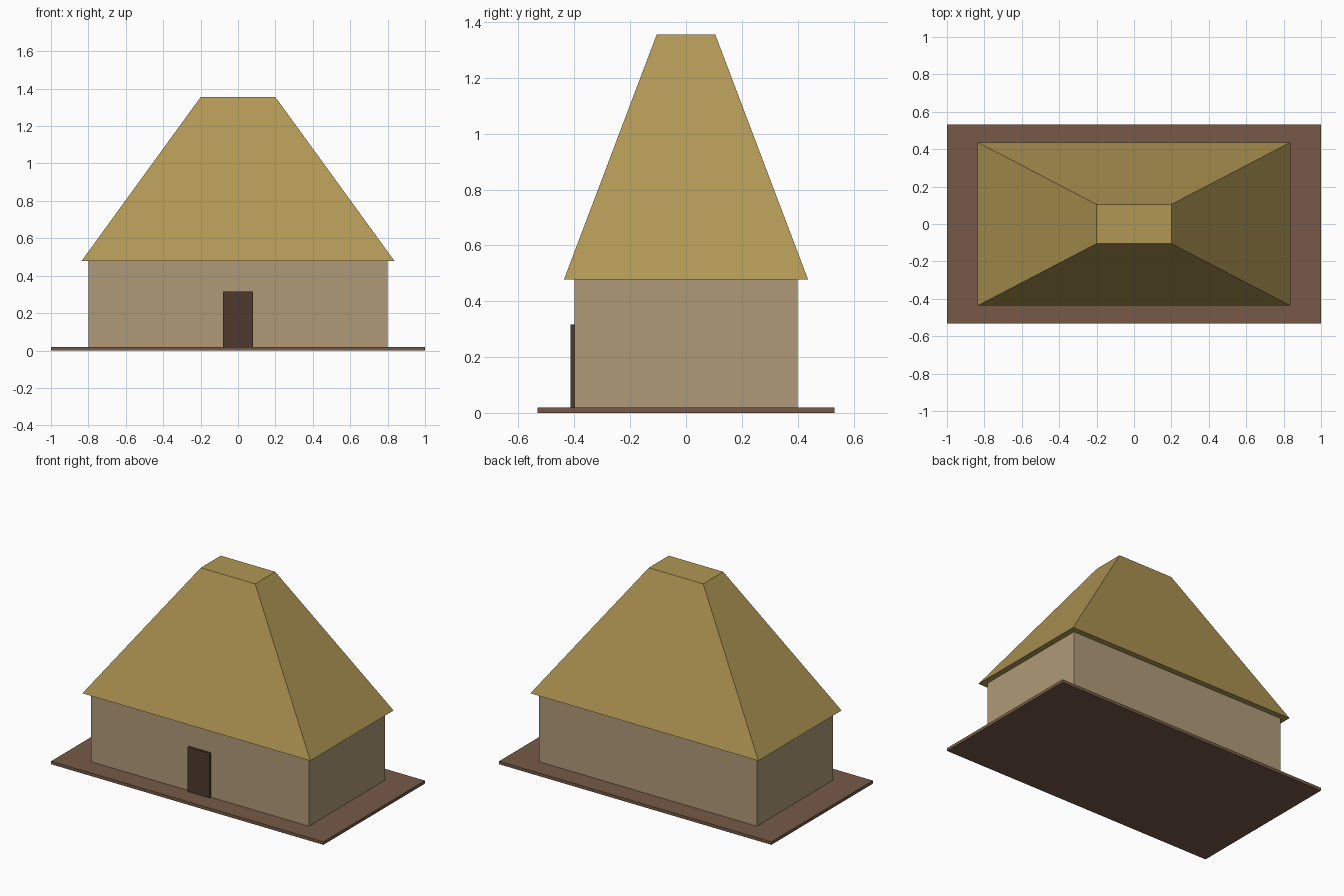
import bpy
import bmesh

default_cube = bpy.data.objects.get("Cube")
if default_cube:
    bpy.data.objects.remove(default_cube, do_unlink=True)


def make_material(name, rgb):
    mat = bpy.data.materials.new(name)
    mat.use_nodes = True
    color = (*rgb, 1.0)
    mat.diffuse_color = color
    mat.node_tree.nodes["Principled BSDF"].inputs["Base Color"].default_value = color
    return mat


def make_block(name, mat, base, z_range, top=None, y=0.0):
    """Flat-sided block from half sizes; a smaller top tapers it."""
    bm = bmesh.new()
    bmesh.ops.create_cube(bm, size=2.0)
    for v in bm.verts:
        upper = v.co.z > 0
        half = top if upper and top else base
        v.co.x *= half[0]
        v.co.y = v.co.y * half[1] + y
        v.co.z = z_range[1] if upper else z_range[0]
    mesh = bpy.data.meshes.new(name)
    bm.to_mesh(mesh)
    bm.free()
    mesh.materials.append(mat)
    obj = bpy.data.objects.new(name, mesh)
    bpy.context.collection.objects.link(obj)
    return obj


earth = make_material("earth brown", (0.18, 0.102, 0.063))
plaster = make_material("tan plaster", (0.434, 0.323, 0.19))
thatch = make_material("straw thatch", (0.44, 0.31, 0.089))
dark_wood = make_material("dark wood", (0.076, 0.042, 0.027))

# Ground slab and walls
make_block("ground_slab", earth, (1.0, 0.532), (0.0, 0.02))
make_block("walls", plaster, (0.8, 0.4), (0.02, 0.478))

# Hipped roof with a flat top and overhanging eaves
make_block("roof", thatch, (0.837, 0.437), (0.478, 1.355), top=(0.2, 0.105))

# Door panel standing proud of the front wall
make_block("door", dark_wood, (0.08, 0.0075), (0.02, 0.316), y=-0.4065)
